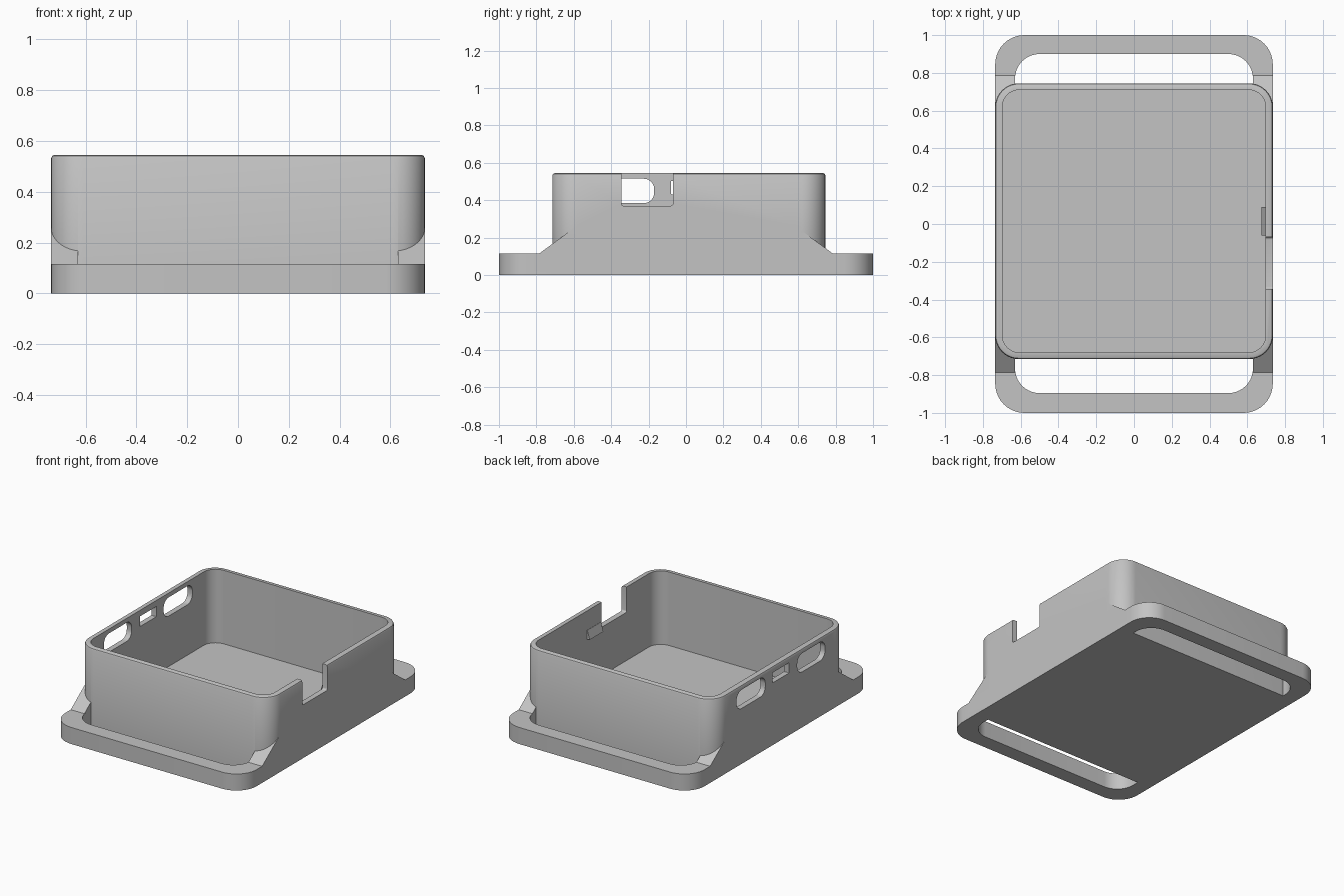
import bpy
import bmesh
from math import cos, sin, pi

cube = bpy.data.objects.get("Cube")
if cube:
    bpy.data.objects.remove(cube, do_unlink=True)

grey = bpy.data.materials.new("plain_grey")
grey.use_nodes = True
GREY = (0.55, 0.55, 0.55, 1)
grey.diffuse_color = GREY
grey.node_tree.nodes["Principled BSDF"].inputs["Base Color"].default_value = GREY


def rounded(u0, u1, v0, v1, r, steps=10):
    """Outline of a rounded rectangle."""
    corners = [(u1 - r, v1 - r), (u0 + r, v1 - r), (u0 + r, v0 + r), (u1 - r, v0 + r)]
    return [(cu + r * cos((k + i / steps) * pi / 2), cv + r * sin((k + i / steps) * pi / 2))
            for k, (cu, cv) in enumerate(corners) for i in range(steps + 1)]


def loft(name, rings, axis="z"):
    """Closed solid through matching outlines, each given as (outline, distance along axis)."""
    place = {"x": lambda u, v, d: (d, u, v),
             "y": lambda u, v, d: (u, d, v),
             "z": lambda u, v, d: (u, v, d)}[axis]
    bm = bmesh.new()
    loops = [[bm.verts.new(place(u, v, d)) for u, v in pts] for pts, d in rings]
    n = len(loops[0])
    for a, b in zip(loops, loops[1:]):
        for i in range(n):
            j = (i + 1) % n
            bm.faces.new((a[i], a[j], b[j], b[i]))
    bm.faces.new(loops[0])
    bm.faces.new(loops[-1])
    bmesh.ops.recalc_face_normals(bm, faces=bm.faces)
    mesh = bpy.data.meshes.new(name)
    bm.to_mesh(mesh)
    bm.free()
    mesh.materials.append(grey)
    obj = bpy.data.objects.new(name, mesh)
    bpy.context.collection.objects.link(obj)
    return obj


def prism(name, outline, axis, lo, hi):
    return loft(name, [(outline, lo), (outline, hi)], axis)


def combine(target, tool, operation):
    """Apply a boolean and discard the tool."""
    mod = target.modifiers.new(operation, "BOOLEAN")
    mod.operation = operation
    mod.solver = "EXACT"
    mod.object = tool
    bpy.context.view_layer.objects.active = target
    bpy.ops.object.modifier_apply(modifier=mod.name)
    bpy.data.objects.remove(tool, do_unlink=True)


HALF = 0.735          # half width of plate and box
FRONT, BACK = -0.715, 0.745
PLATE = 0.115
TOP = 0.545
SLOT = 0.63

# Base plate with a strap slot at each end
case = prism("open_case", rounded(-HALF, HALF, -1, 1, 0.155), "z", 0, PLATE)
for lo, hi in ((-0.895, -0.5), (0.5, 0.9)):
    slot = prism("slot_cutter", rounded(-SLOT, SLOT, lo, hi, 0.13), "z", -0.1, 0.3)
    combine(case, slot, "DIFFERENCE")

# Box with a softened rim
box_rings = []
for inset, z in ((0, 0), (0, TOP - 0.012), (0.004, TOP - 0.004), (0.012, TOP)):
    box_rings.append((rounded(-HALF + inset, HALF - inset, FRONT + inset, BACK - inset,
                              0.125 - inset), z))
combine(case, loft("box", box_rings), "UNION")

# Sloped gussets at the four corners
for end in (-1, 1):
    side_profile = [(end * 0.785, 0.05), (end * 0.785, PLATE),
                    (end * 0.58, 0.265), (end * 0.58, 0.05)]
    for x0, x1 in ((-HALF, -SLOT), (SLOT, HALF)):
        combine(case, prism("gusset", side_profile, "x", x0, x1), "UNION")

# Hollow interior
cavity = prism("cavity_cutter", rounded(-0.697, 0.697, -0.68, 0.71, 0.09), "z", 0.035, 0.8)
combine(case, cavity, "DIFFERENCE")

# Notch in one side wall
notch = prism("notch_cutter", rounded(-0.345, -0.07, 0.37, 0.8, 0.012, 4), "x", 0.6, 0.9)
combine(case, notch, "DIFFERENCE")

# Two long ports and a small window in the opposite wall
for y0, y1, z0, z1, r in ((-0.475, -0.17, 0.385, 0.515, 0.055),
                          (-0.08, 0.10, 0.432, 0.503, 0.004),
                          (0.18, 0.495, 0.385, 0.515, 0.055)):
    port = prism("port_cutter", rounded(y0, y1, z0, z1, r, 8), "x", -0.9, -0.6)
    combine(case, port, "DIFFERENCE")

# Small wedge catch inside the notched wall
catch = prism("inner_catch", [(0.71, 0.41), (0.695, 0.41), (0.676, 0.35), (0.71, 0.345)],
              "y", -0.06, 0.09)

# Smooth the rounded corners, keep the edges sharp
bpy.ops.object.select_all(action="DESELECT")
for obj in (case, catch):
    obj.select_set(True)
bpy.context.view_layer.objects.active = case
bpy.ops.object.shade_smooth_by_angle(angle=pi / 6)
